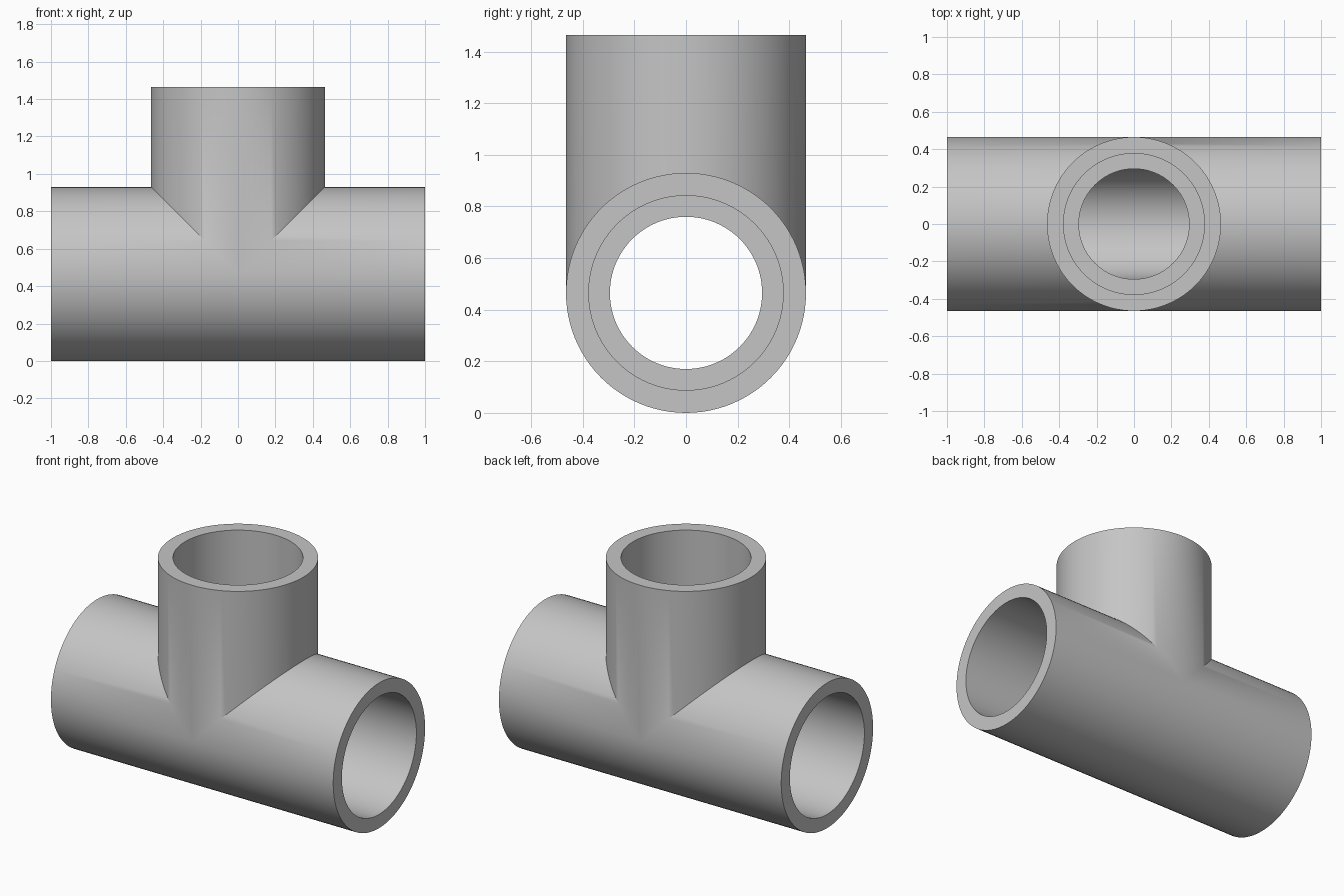
import bpy, bmesh, math

cube = bpy.data.objects.get("Cube")
if cube:
    bpy.data.objects.remove(cube, do_unlink=True)

# Main dimensions
OUTER, SOCKET, BORE = 0.465, 0.377, 0.295
REACH = 1.0          # centre to each open end
LEDGE = 0.49         # centre to the stop ledge inside each socket
SEGMENTS = 96

# Arm frames: (along, across) pairs to x and z, and the mitre where arms meet
ARMS = [
    (lambda along, side: (along, side), lambda side: max(side, 0)),     # left arm
    (lambda along, side: (-along, side), lambda side: max(side, 0)),    # right arm
    (lambda along, side: (side, along), lambda side: abs(side)),        # branch
]


def add_arm(bm, place, mitre):
    """Sweep one arm's wall profile round its axis, mitred at both inner ends."""
    profile = [(OUTER, None), (OUTER, REACH), (SOCKET, REACH),
               (SOCKET, LEDGE), (BORE, LEDGE), (BORE, None)]
    rings = []
    for radius, along in profile:
        ring = []
        for i in range(SEGMENTS):
            angle = math.tau * i / SEGMENTS
            side = radius * math.sin(angle)
            x, z = place(mitre(side) if along is None else along, side)
            ring.append(bm.verts.new((x, radius * math.cos(angle), z + OUTER)))
        rings.append(ring)
    for a, b in zip(rings, rings[1:]):
        for i in range(SEGMENTS):
            j = (i + 1) % SEGMENTS
            bm.faces.new((a[i], a[j], b[j], b[i]))


# Pipe tee: three arms welded along their mitres
bm = bmesh.new()
for place, mitre in ARMS:
    add_arm(bm, place, mitre)
bmesh.ops.remove_doubles(bm, verts=bm.verts, dist=0.0001)
bmesh.ops.recalc_face_normals(bm, faces=bm.faces)
mesh = bpy.data.meshes.new("pipe_tee")
bm.to_mesh(mesh)
bm.free()
tee = bpy.data.objects.new("pipe_tee", mesh)
bpy.context.collection.objects.link(tee)

# Plain grey plastic
grey = bpy.data.materials.new("grey_plastic")
grey.use_nodes = True
colour = (0.56, 0.56, 0.56, 1)
grey.diffuse_color = colour
grey.node_tree.nodes["Principled BSDF"].inputs["Base Color"].default_value = colour
mesh.materials.append(grey)

# Smooth walls with crisp rims and seams
bpy.ops.object.select_all(action="DESELECT")
tee.select_set(True)
bpy.context.view_layer.objects.active = tee
bpy.ops.object.shade_smooth_by_angle(angle=math.radians(30))
